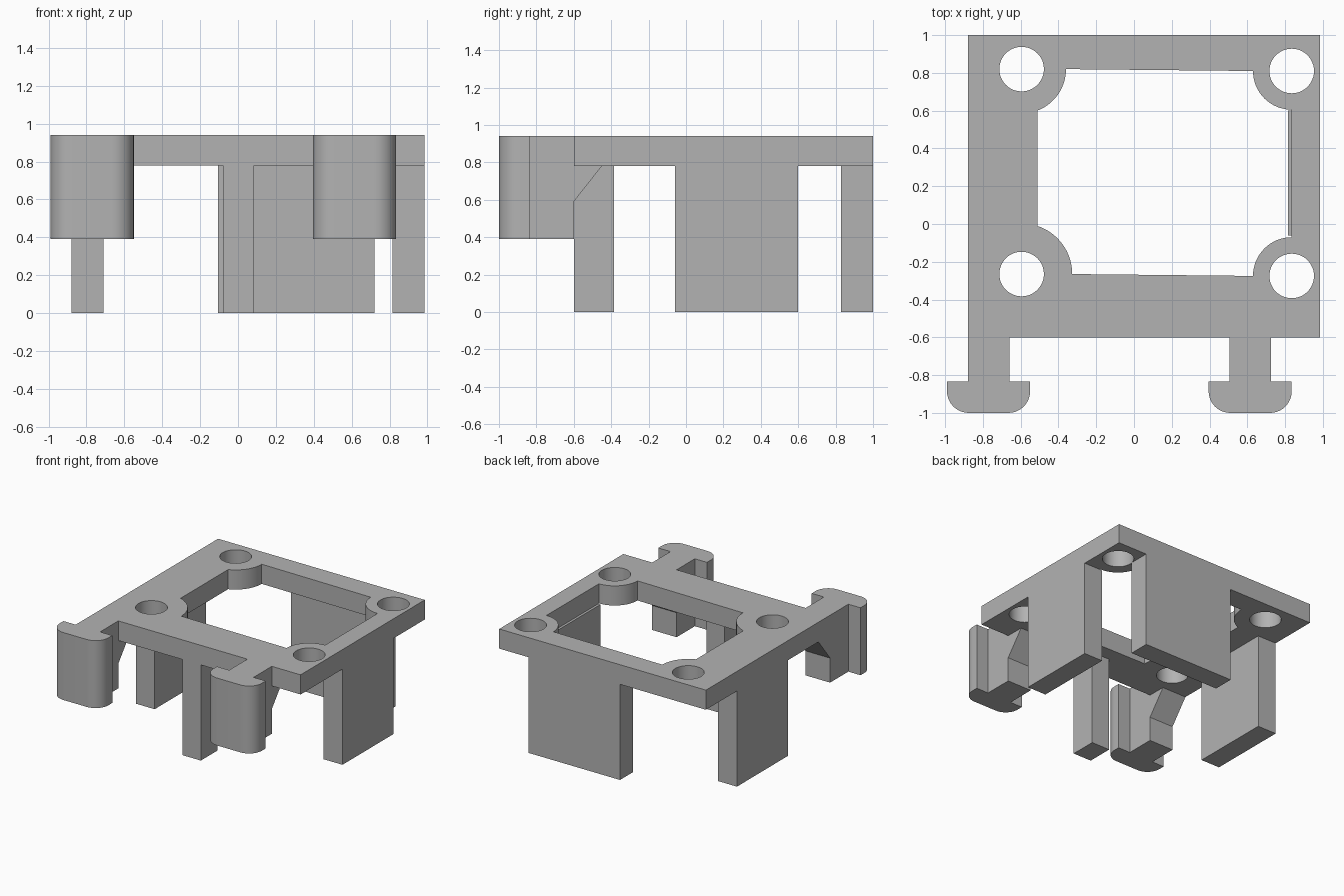
import bpy, bmesh
from math import acos, cos, sin, pi, radians
from mathutils import Matrix

cube = bpy.data.objects.get("Cube")
if cube:
    bpy.data.objects.remove(cube, do_unlink=True)

grey = bpy.data.materials.new("plain grey")
grey.use_nodes = True
colour = (0.45, 0.45, 0.45, 1)
grey.diffuse_color = colour
grey.node_tree.nodes["Principled BSDF"].inputs["Base Color"].default_value = colour

TOP, UNDER, CLIP_BOTTOM = 0.94, 0.78, 0.39
LEFT, RIGHT, FRONT, BACK = -0.88, 0.985, -0.6, 1.0


def arc(centre, radius, start, end, steps=16):
    """Points along an arc, angles in radians."""
    angles = [start + (end - start) * i / steps for i in range(steps + 1)]
    return [(centre[0] + radius * cos(a), centre[1] + radius * sin(a)) for a in angles]


def rect(x0, x1, y0, y1):
    return [(x0, y0), (x1, y0), (x1, y1), (x0, y1)]


def prism(name, loops, low, high, matrix=Matrix()):
    """Extrude an outline, with any inner loops as holes, from low to high."""
    curve = bpy.data.curves.new(name, "CURVE")
    curve.dimensions = "2D"
    curve.fill_mode = "BOTH"
    curve.extrude = (high - low) / 2
    for loop in loops:
        spline = curve.splines.new("POLY")
        spline.points.add(len(loop) - 1)
        for point, (u, v) in zip(spline.points, loop):
            point.co = (u, v, 0, 1)
        spline.use_cyclic_u = True
    helper = bpy.data.objects.new(name + " outline", curve)
    mesh = bpy.data.meshes.new_from_object(helper)
    bpy.data.objects.remove(helper)
    bpy.data.curves.remove(curve)
    mesh.name = name
    mesh.transform(matrix @ Matrix.Translation((0, 0, (low + high) / 2)))
    bm = bmesh.new()
    bm.from_mesh(mesh)
    bmesh.ops.remove_doubles(bm, verts=bm.verts, dist=0.0001)
    bmesh.ops.recalc_face_normals(bm, faces=bm.faces)
    bm.to_mesh(mesh)
    bm.free()
    mesh.materials.clear()
    mesh.materials.append(grey)
    obj = bpy.data.objects.new(name, mesh)
    bpy.context.collection.objects.link(obj)
    bpy.ops.object.select_all(action="DESELECT")
    obj.select_set(True)
    bpy.context.view_layer.objects.active = obj
    bpy.ops.object.shade_smooth_by_angle(angle=radians(30))
    return obj


# Top frame: opening edged by a rounded boss around each screw hole
front_left, front_right = (-0.595, -0.265), (0.835, -0.275)
back_left, back_right = (-0.595, 0.82), (0.835, 0.81)
edge = 0.085  # distance from left hole centres to the opening's left side
opening = (arc(front_left, 0.268, acos(edge / 0.268), 0)
           + arc(front_right, 0.205, pi, pi / 2)
           + arc(back_right, 0.205, 1.5 * pi, pi)
           + arc(back_left, 0.235, 0, -acos(edge / 0.235)))
holes = [arc(c, 0.118, 0, 2 * pi, 48)[:-1]
         for c in (front_left, front_right, back_left, back_right)]
prism("top_frame", [rect(LEFT, RIGHT, FRONT, BACK), opening] + holes, UNDER, TOP)

# Legs under the frame
legs = {
    "left_panel_leg": (LEFT, -0.71, -0.06, 0.6),
    "right_panel_leg": (0.815, RIGHT, -0.06, 0.6),
    "back_panel_leg": (-0.105, 0.72, 0.83, BACK),
    "front_leg": (-0.08, 0.085, FRONT, -0.385),
}
for name, sides in legs.items():
    prism(name, [rect(*sides)], 0, UNDER)

# Front clips: arm with a sloped gusset, and a head with rounded front corners
yz_to_world = Matrix(((0, 0, 1, 0), (1, 0, 0, 0), (0, 1, 0, 0), (0, 0, 0, 1)))
arm = [(-0.835, TOP), (-0.835, CLIP_BOTTOM), (FRONT, CLIP_BOTTOM), (FRONT, 0.59),
       (-0.45, UNDER), (FRONT, UNDER), (FRONT, TOP)]
for side, x in (("first", -0.77), ("second", 0.615)):
    prism(side + "_clip_arm", [arm], x - 0.11, x + 0.11, yz_to_world)
    r, half = 0.115, 0.22
    head = ([(x + half, -0.835), (x - half, -0.835)]
            + arc((x - half + r, r - 1), r, pi, 1.5 * pi, 10)
            + arc((x + half - r, r - 1), r, 1.5 * pi, 2 * pi, 10))
    prism(side + "_clip_head", [head], CLIP_BOTTOM, TOP)
